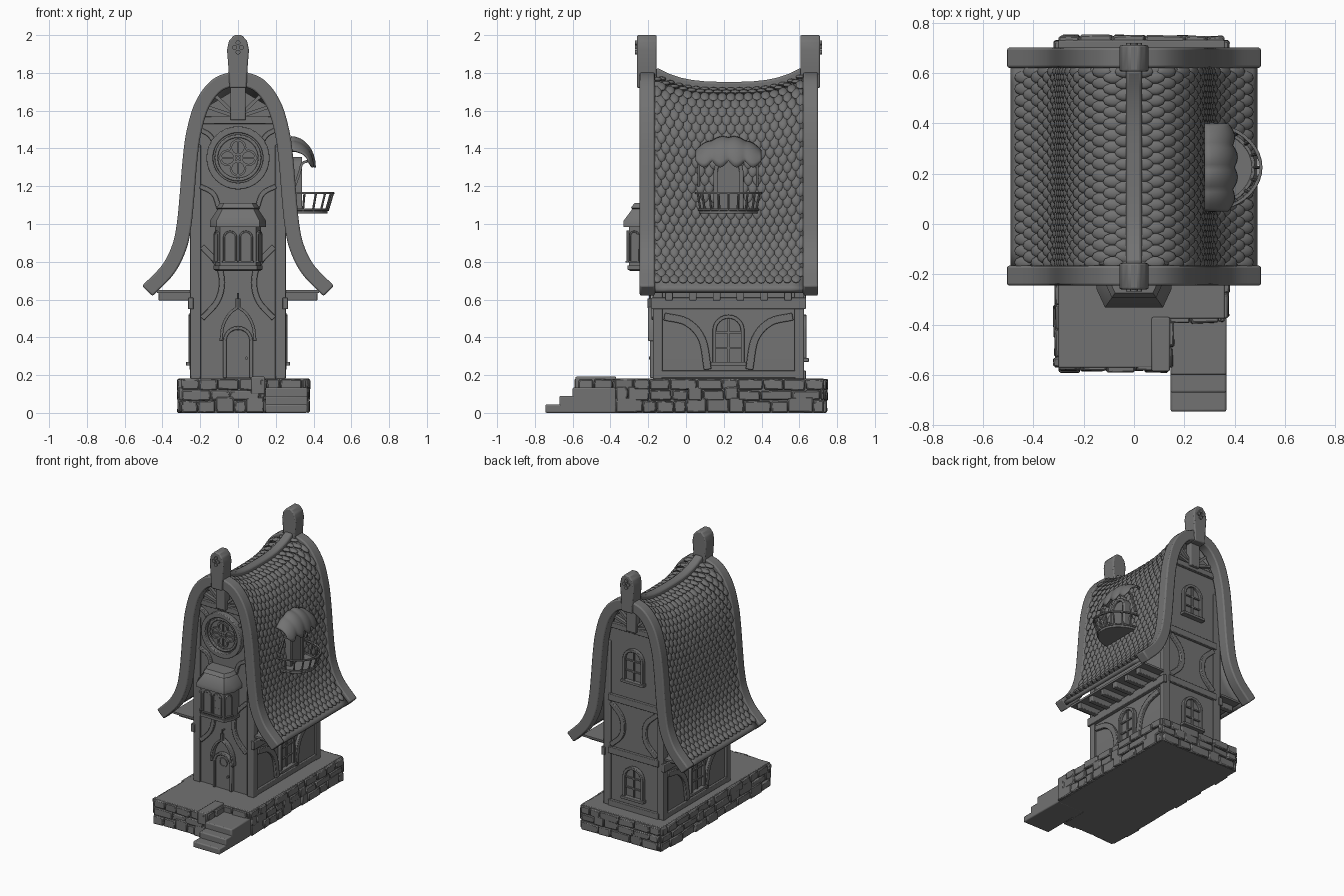
import bpy, bmesh, random
from math import sin, cos, pi, radians, hypot
from mathutils import Matrix, Vector

random.seed(4)
if "Cube" in bpy.data.objects:
    bpy.data.objects.remove(bpy.data.objects["Cube"])

stone = bpy.data.materials.new("dark_grey")
stone.use_nodes = True
GREY = (0.17, 0.17, 0.17, 1)
stone.diffuse_color = GREY
stone.node_tree.nodes["Principled BSDF"].inputs["Base Color"].default_value = GREY
parts = []


# ---- helpers ----
def finish(name, bm, bevel=0, segs=2):
    bmesh.ops.recalc_face_normals(bm, faces=bm.faces)
    me = bpy.data.meshes.new(name)
    bm.to_mesh(me)
    bm.free()
    me.materials.append(stone)
    ob = bpy.data.objects.new(name, me)
    bpy.context.collection.objects.link(ob)
    if bevel:
        mod = ob.modifiers.new("bevel", 'BEVEL')
        mod.width, mod.segments, mod.limit_method = bevel, segs, 'ANGLE'
    parts.append(ob)
    return ob


def face_frame(angle, x, y, z=0):
    """Local x runs along a wall, local y is up, local z points out of it."""
    return (Matrix.Translation((x, y, z)) @ Matrix.Rotation(radians(angle), 4, 'Z')
            @ Matrix.Rotation(pi / 2, 4, 'X'))


def loft(name, rings, M=Matrix(), bevel=0, closed=False, caps=True):
    bm = bmesh.new()
    vs = [[bm.verts.new(M @ Vector(p)) for p in r] for r in rings]
    n = len(vs[0])
    for a, b in zip(vs, vs[1:] + ([vs[0]] if closed else [])):
        for i in range(n):
            bm.faces.new((a[i], a[(i + 1) % n], b[(i + 1) % n], b[i]))
    if caps and not closed:
        bm.faces.new(vs[0])
        bm.faces.new(vs[-1])
    return finish(name, bm, bevel)


def plate(name, outline, depth, M, bevel=0):
    return loft(name, [[(x, y, z) for x, y in outline] for z in (0, depth)], M, bevel)


def box(name, lo, hi, bevel=0.005):
    corners = [(lo[0], lo[1]), (hi[0], lo[1]), (hi[0], hi[1]), (lo[0], hi[1])]
    return plate(name, corners, hi[2] - lo[2], Matrix.Translation((0, 0, lo[2])), bevel)


def band(name, path, w, depth, M, closed=False, bevel=0):
    """Sweeps a flat bar along a path lying on a wall."""
    rings, n = [], len(path)
    for i, (x, y) in enumerate(path):
        a = path[(i - 1) % n if closed else max(i - 1, 0)]
        b = path[(i + 1) % n if closed else min(i + 1, n - 1)]
        tx, ty = b[0] - a[0], b[1] - a[1]
        k = w / 2 / hypot(tx, ty)
        nx, ny = -ty * k, tx * k
        rings.append([(x + nx, y + ny, 0), (x + nx, y + ny, depth),
                      (x - nx, y - ny, depth), (x - nx, y - ny, 0)])
    return loft(name, rings, M, bevel, closed)


def smooth(pts, n=5):
    P = [Vector(p) for p in pts]
    P = [2 * P[0] - P[1]] + P + [2 * P[-1] - P[-2]]
    out = []
    for a, b, c, d in zip(P, P[1:], P[2:], P[3:]):
        for t in (i / n for i in range(n)):
            out.append(0.5 * (2 * b + (c - a) * t + (2 * a - 5 * b + 4 * c - d) * t * t
                              + (3 * b - a - 3 * c + d) * t ** 3))
    return out + [P[-2]]


def circle(x, y, r, n=24, start=0, sweep=2 * pi):
    return [(x + r * cos(start + sweep * i / n), y + r * sin(start + sweep * i / n)) for i in range(n)]


def arch(w, z0, z1, x=0):
    top = circle(x, z1 - w, w, 12, pi, -pi)
    return [(x - w, z0)] + top + [(x + w, z1 - w), (x + w, z0)]


def window(name, M, w, z0, z1, x=0, f=0.02):
    plate(name + "_pane", arch(w, z0, z1, x), 0.008, M)
    band(name + "_frame", arch(w, z0, z1, x), f, f * 1.4, M, bevel=0.003)
    band(name + "_mullion", [(x, z0), (x, z1)], f / 2, f * 0.9, M)
    for k in (0.33, 0.66):
        z = z0 + (z1 - z0) * k
        band(name + "_glazing_bar", [(x - w, z), (x + w, z)], f / 2, f * 0.9, M)
    band(name + "_sill", [(x - w - f, z0), (x + w + f, z0)], f, f * 2, M, bevel=0.003)


def braces(name, pts, w, M):
    for s in (-1, 1):
        band(name, smooth([(s * x, z) for x, z in pts]), w, 0.022, M, bevel=0.004)


def rods(name, pairs, r):
    bm = bmesh.new()
    for p, q in pairs:
        p, q = Vector(p), Vector(q)
        M = Matrix.Translation((p + q) / 2) @ (q - p).to_track_quat('Z', 'Y').to_matrix().to_4x4()
        bmesh.ops.create_cone(bm, cap_ends=True, segments=8, radius1=r, radius2=r,
                              depth=(q - p).length, matrix=M)
    return finish(name, bm)


# ---- stone base and steps ----
base = [(-0.3, -0.57), (0.14, -0.57), (0.14, -0.375), (0.36, -0.375), (0.36, 0.73), (-0.3, 0.73)]
plate("base_core", base, 0.17, Matrix())
plate("base_paving", base, 0.018, Matrix.Translation((0, 0, 0.165)), 0.005)
bm = bmesh.new()
for (ax, ay), (bx, by) in zip(base, base[1:] + base[:1]):
    length = hypot(bx - ax, by - ay)
    dx, dy = (bx - ax) / length, (by - ay) / length
    for z, h in ((0, 0.065), (0.065, 0.055), (0.12, 0.06)):
        s = 0
        while s < length - 0.01:
            w = min(random.uniform(0.06, 0.17), length - s)
            tall = h + random.choice((0, 0, 0.02)) * (z < 0.1)
            size = Matrix.Diagonal((w - 0.004, random.uniform(0.02, 0.042), tall - 0.004, 1))
            M = (Matrix.Translation((ax + dx * (s + w / 2), ay + dy * (s + w / 2), z + tall / 2))
                 @ Matrix(((dx, -dy, 0, 0), (dy, dx, 0, 0), (0, 0, 1, 0), (0, 0, 0, 1))) @ size)
            for v in bmesh.ops.create_cube(bm, size=1, matrix=M)["verts"]:
                v.co += Vector([random.uniform(-0.004, 0.004) for _ in range(3)])
                v.co.z = max(v.co.z, 0)
            s += w
finish("base_stones", bm, 0.006, 1)
for i, y in enumerate((-0.745, -0.67, -0.6)):
    box("step", (0.145, y, 0), (0.367, -0.37, 0.045 * (i + 1)), 0.008)
box("step_curb", (0.07, -0.585, 0.1), (0.142, -0.37, 0.192), 0.006)

# ---- house body ----
FRONT, BACK = face_frame(0, 0, -0.16), face_frame(180, 0, 0.61)
SIDES = [("left", face_frame(90, 0.235, 0.225)), ("right", face_frame(270, -0.235, 0.225))]
gable = [(0.235, 0.18), (0.235, 1.35), (0.21, 1.5), (0.15, 1.63), (0, 1.72)]
plate("house_body", gable + [(-x, z) for x, z in gable[-2::-1]], 0.77, face_frame(0, 0, 0.61))
for x in (-0.225, 0.225):
    for y in (-0.15, 0.6):
        box("corner_post", (x - 0.028, y - 0.025, 0.18), (x + 0.028, y + 0.025, 1.42))
for label, M in SIDES:
    band("sill_beam_" + label, [(-0.39, 0.205), (0.39, 0.205)], 0.04, 0.018, M, bevel=0.004)
    band("top_beam_" + label, [(-0.41, 0.58), (0.41, 0.58)], 0.06, 0.03, M, bevel=0.004)
    braces("side_brace_" + label, [(0.34, 0.51), (0.22, 0.48), (0.14, 0.39), (0.11, 0.23)], 0.04, M)
    window("side_window_" + label, M, 0.075, 0.26, 0.51)

# ---- gable framing, both ends ----
for label, M in (("front", FRONT), ("back", BACK)):
    band("gable_beam_" + label, [(-0.21, 1.55), (0.21, 1.55)], 0.04, 0.025, M, bevel=0.004)
    for a in (25, 50, 130, 155):
        c, s = cos(radians(a)), sin(radians(a))
        band("gable_rib_" + label, [(0.04 * c, 1.56 + 0.04 * s), (0.2 * c, 1.55 + 0.18 * s)], 0.018, 0.025, M)
for z in (0.2, 0.6, 1.0):
    band("back_beam", [(-0.21, z), (0.21, z)], 0.05, 0.024, BACK, bevel=0.004)
window("back_window_lower", BACK, 0.075, 0.28, 0.51)
window("back_window_upper", BACK, 0.075, 1.16, 1.4)
braces("back_brace", [(0.19, 0.96), (0.11, 0.88), (0.09, 0.8), (0.11, 0.72), (0.19, 0.64)], 0.035, BACK)
braces("front_brace", [(0.19, 0.88), (0.11, 0.79), (0.085, 0.69), (0.11, 0.59), (0.19, 0.5)], 0.03, FRONT)
braces("rose_brace_lower", [(0.2, 1.2), (0.13, 1.16), (0.1, 1.08)], 0.025, FRONT)
braces("rose_brace_upper", [(0.2, 1.5), (0.15, 1.47), (0.12, 1.42)], 0.025, FRONT)

# ---- rose window ----
plate("rose_pane", circle(0, 1.35, 0.15), 0.015, FRONT)
for r, w, d in ((0.15, 0.035, 0.045), (0.115, 0.018, 0.03)):
    band("rose_ring", circle(0, 1.35, r, 32), w, d, FRONT, True, 0.005)
for dx, dz in ((0, 1), (0, -1), (1, 0), (-1, 0)):
    band("rose_lobe", circle(dx * 0.055, 1.35 + dz * 0.055, 0.038, 16), 0.012, 0.028, FRONT, True)
    band("rose_bar", [(0, 1.35), (dx * 0.11, 1.35 + dz * 0.11)], 0.01, 0.024, FRONT)

# ---- front door with hood and lantern ----
plate("door", arch(0.065, 0.185, 0.44), 0.015, FRONT)
band("door_frame", arch(0.07, 0.185, 0.45), 0.018, 0.03, FRONT, bevel=0.004)
band("door_porthole", circle(0, 0.385, 0.03, 16), 0.01, 0.022, FRONT, True)
hood = smooth([(0.09, 0.38), (0.08, 0.46), (0.045, 0.525), (0, 0.56)], 3)
band("door_hood", hood + [(-p[0], p[1]) for p in hood[-2::-1]], 0.016, 0.04, FRONT, bevel=0.004)
rods("door_knob", [((0.045, -0.17, 0.29), (0.045, -0.195, 0.29))], 0.008)
rods("lantern", [((0, -0.19, 0.555), (0, -0.19, 0.605))], 0.014)
rods("lantern_bracket", [((0, -0.19, 0.6), (0, -0.19, 0.635)), ((0, -0.16, 0.63), (0, -0.19, 0.63))], 0.005)

# ---- bay window ----
half = [(0.13, 0), (0.13, -0.08), (0.1, -0.145)]
bay = half + [(-x, y) for x, y in half[::-1]]
levels = [(0.88, 0.75), (1, 0.76), (1, 0.78), (0.94, 0.78), (0.94, 0.985), (1.15, 0.985),
          (1.15, 1.015), (0.82, 1.08), (0.88, 1.085), (0.75, 1.11)]
loft("bay_window", [[(x * k, y * k - 0.165, z) for x, y in bay] for k, z in levels])
for x in (-0.042, 0.042):
    window("bay_front_light", face_frame(0, 0, -0.301), 0.032, 0.8, 0.96, x, 0.01)
for s in (-1, 1):
    window("bay_side_light", face_frame(65 * s, 0.108 * s, -0.271), 0.024, 0.8, 0.96, 0, 0.009)

# ---- sagging roof ----
eave = smooth([(0, 1.775), (0.11, 1.735), (0.19, 1.63), (0.235, 1.48), (0.255, 1.33), (0.27, 1.15),
               (0.285, 1.0), (0.31, 0.88), (0.37, 0.76), (0.48, 0.645)], 6)
Y0, Y1 = -0.165, 0.62


def sag(y, z):
    u = abs((y - (Y0 + Y1) / 2) / ((Y1 - Y0) / 2))
    return Vector((0, y, z - 0.075 * max(0, 1 - u ** 3) * (z - 0.64) / 1.13))


whole = [(-p[0], p[1]) for p in eave[:0:-1]] + [tuple(p) for p in eave]
for label, y in (("front", Y0), ("back", 0.7)):
    band("roof_trim_" + label, whole, 0.078, 0.08, face_frame(0, 0, y), bevel=0.02)
bm = bmesh.new()
ys = [Y0 + (Y1 - Y0) * i / 12 for i in range(13)]
grid = [[bm.verts.new(sag(y, z) + Vector((x, 0, 0))) for y in ys] for x, z in whole]
for a, b in zip(grid, grid[1:]):
    for i in range(12):
        bm.faces.new((a[i], a[i + 1], b[i + 1], b[i]))
shell = finish("roof_shell", bm)
mod = shell.modifiers.new("thickness", 'SOLIDIFY')
mod.thickness, mod.offset = 0.03, 0

# ---- rounded roof tiles in staggered rows ----
tile = bmesh.new()
bmesh.ops.create_uvsphere(tile, u_segments=10, v_segments=6, radius=1,
                          matrix=Matrix.Diagonal((0.0255, 0.043, 0.013, 1)))
tile.verts.index_update()
shape = [v.co.copy() for v in tile.verts]
quads = [[v.index for v in f.verts] for f in tile.faces]
tile.free()
verts, faces, travelled, due = [], [], 0, 0.03
for a, b in zip(eave, eave[1:]):
    step = (b - a).length
    while due < travelled + step and b.x < 0.455:
        p, t = a.lerp(b, (due - travelled) / step), (b - a) / step
        row = round(due / 0.048)
        for side in (-1, 1):
            T, N = Vector((side * t.x, 0, t.y)), Vector((-side * t.y, 0, t.x))
            Y, Z = (T + 0.22 * N).normalized(), (N - 0.22 * T).normalized()
            R = Matrix((Y.cross(Z), Y, Z)).transposed()
            for c in range(17):
                y = Y0 + 0.046 * (c + 0.25 + 0.5 * (row % 2))
                at = sag(y, p.y) + Vector((side * p.x, 0, 0)) + N * 0.02
                faces += [[i + len(verts) for i in q] for q in quads]
                verts += [R @ v + at for v in shape]
        due += 0.048
    travelled += step
me = bpy.data.meshes.new("roof_tiles")
me.from_pydata(verts, [], faces)
bm = bmesh.new()
bm.from_mesh(me)
bpy.data.meshes.remove(me)
finish("roof_tiles", bm)
ridge = [(y, sag(y, 1.805).z) for y in ys]
band("ridge_cap", ridge, 0.05, 0.064, face_frame(90, -0.032, 0), bevel=0.012)

# ---- eaves: soffit and rafters ----
for s in (-1, 1):
    box("soffit", (min(s * 0.23, s * 0.43), Y0, 0.635), (max(s * 0.23, s * 0.43), Y1, 0.65), 0)
    for i in range(6):
        y = -0.09 + 0.126 * i
        box("rafter", (min(s * 0.23, s * 0.42), y - 0.02, 0.595), (max(s * 0.23, s * 0.42), y + 0.02, 0.64))

# ---- finials ----
edge = [(0.045, 1.72), (0.05, 1.82), (0.058, 1.92), (0.048, 1.97), (0.02, 2.0)]
for label, a, y, out in (("front", 0, -0.155, -0.26), ("back", 180, 0.605, 0.71)):
    plate("finial_" + label, edge + [(-x, z) for x, z in edge[::-1]], 0.105, face_frame(a, 0, y), 0.008)
    box("finial_pendant_" + label, (-0.04, min(y, y + (out - y) * 0.5), 1.55),
        (0.04, max(y, y + (out - y) * 0.5), 1.74))
    for dx, dz in ((1, 0), (-1, 0), (0, 1.4), (0, -1.4)):
        plate("finial_petal_" + label, circle(dx * 0.018, 1.935 + dz * 0.018, 0.013, 10), 0.009,
              face_frame(a, 0, out))

# ---- balcony with scalloped canopy ----
SIDE = face_frame(90, 0.25, 0.225)
plate("balcony_door", arch(0.065, 1.07, 1.34), 0.075, SIDE)
band("balcony_door_frame", arch(0.068, 1.07, 1.345), 0.022, 0.09, SIDE, bevel=0.004)
around = [(cos(t), sin(t)) for t in (-pi / 2 + pi * i / 20 for i in range(21))]
lower = [(0.285 + 0.19 * c, 0.225 + 0.155 * s) for c, s in around]
upper = [(0.285 + 0.218 * c, 0.225 + 0.172 * s) for c, s in around]
plate("balcony_floor", lower, 0.02, Matrix.Translation((0, 0, 1.055)), 0.003)
for name, path, z in (("balcony_foot_rail", lower, 1.07), ("balcony_hand_rail", upper, 1.158)):
    band(name, path, 0.014, 0.012, Matrix.Translation((0, 0, z)), bevel=0.003)
rods("balcony_balusters", [((*lower[i], 1.07), (*upper[i], 1.165)) for i in range(2, 20, 2)], 0.006)
bm, rows = bmesh.new(), []
for i in range(33):
    q, lobe = i / 16 - 1, abs(sin(pi * i / 8))
    hem, reach = 1.335 - 0.035 * lobe, 0.12 - 0.025 * q * q + 0.014 * lobe
    rows.append([bm.verts.new((0.28 + reach * sin(a), 0.225 + 0.175 * q,
                               hem + (1.46 - 0.07 * q * q + 0.008 * lobe - hem) * cos(a)))
                 for a in (pi / 2 * j / 8 for j in range(9))])
for a, b in zip(rows, rows[1:]):
    for j in range(8):
        bm.faces.new((a[j], a[j + 1], b[j + 1], b[j]))
canopy = finish("balcony_canopy", bm)
canopy.modifiers.new("thickness", 'SOLIDIFY').thickness = 0.01
for y in (0.075, 0.385):
    band("canopy_bracket", smooth([(0.3, 1.2), (0.325, 1.27), (0.34, 1.32), (0.38, 1.335)]), 0.014, 0.014,
         face_frame(0, 0, y))

# ---- shading ----
bpy.ops.object.select_all(action='DESELECT')
for ob in parts:
    ob.select_set(True)
bpy.context.view_layer.objects.active = parts[0]
bpy.ops.object.shade_smooth_by_angle(angle=radians(38))
